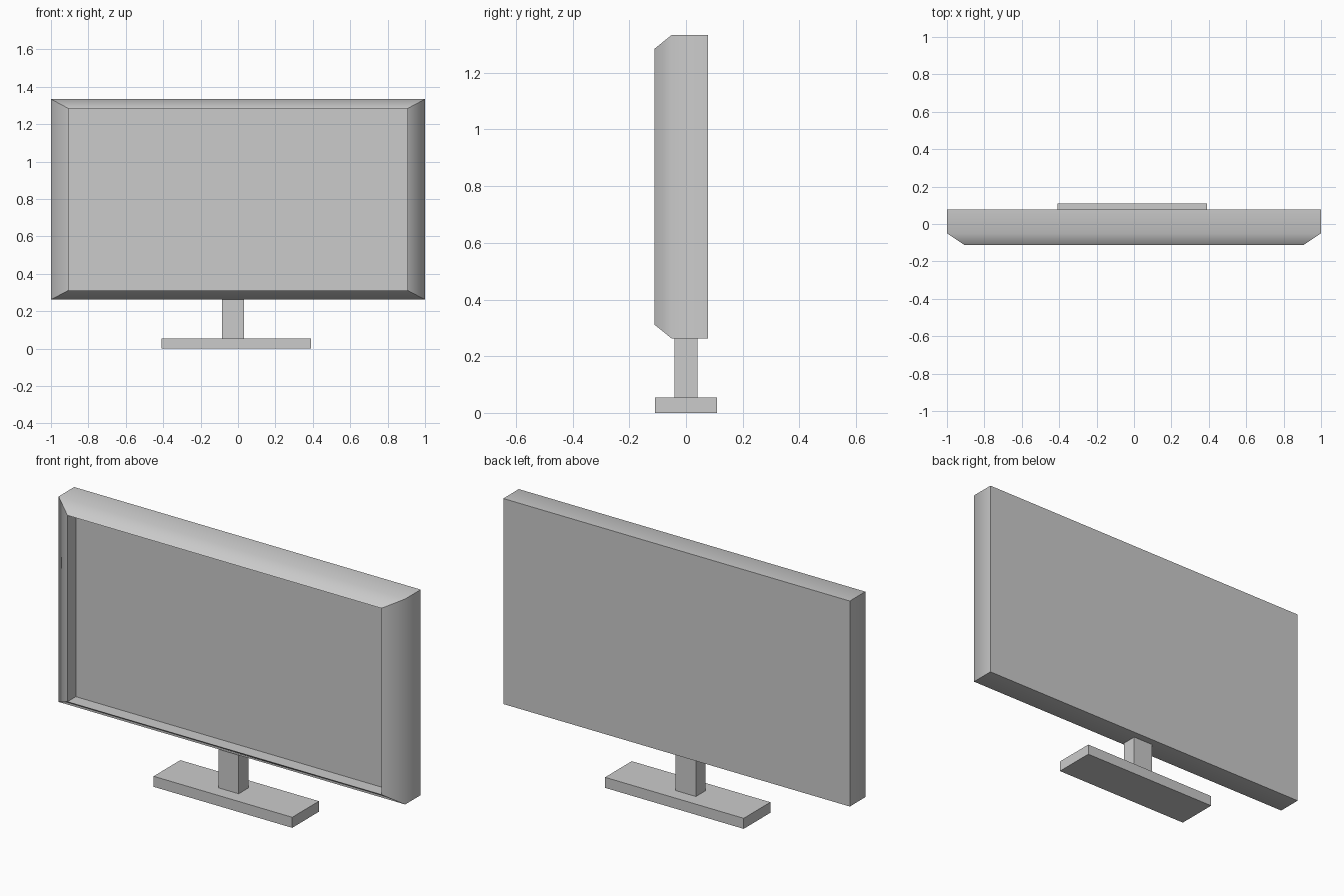
import bpy
import bmesh

cube = bpy.data.objects.get("Cube")
if cube:
    bpy.data.objects.remove(cube, do_unlink=True)

grey = bpy.data.materials.new("light grey plastic")
grey.use_nodes = True
colour = (0.6, 0.6, 0.6, 1)
grey.diffuse_color = colour
grey.node_tree.nodes["Principled BSDF"].inputs["Base Color"].default_value = colour


def add_object(name, bm):
    bmesh.ops.recalc_face_normals(bm, faces=bm.faces)
    mesh = bpy.data.meshes.new(name)
    bm.to_mesh(mesh)
    bm.free()
    mesh.materials.append(grey)
    obj = bpy.data.objects.new(name, mesh)
    bpy.context.collection.objects.link(obj)
    return obj


def add_box(name, low, high):
    bm = bmesh.new()
    bmesh.ops.create_cube(bm, size=1)
    for v in bm.verts:
        v.co = [l + (c + 0.5) * (h - l) for c, l, h in zip(v.co, low, high)]
    return add_object(name, bm)


# Screen housing: rectangular rings from the back, round the bevel, into the recess
BOTTOM, TOP = 0.262, 1.334
BEVEL_X, BEVEL_Z = 0.094, 0.05
SHOULDER, RIM, SCREEN, BACK = -0.05, -0.112, -0.043, 0.078

bm = bmesh.new()
rings = []
for inset, y in ((0, BACK), (0, SHOULDER), (1, RIM), (1, SCREEN)):
    x = 1 - inset * BEVEL_X
    low, high = BOTTOM + inset * BEVEL_Z, TOP - inset * BEVEL_Z
    corners = ((-x, low), (x, low), (x, high), (-x, high))
    rings.append([bm.verts.new((cx, y, cz)) for cx, cz in corners])
for a, b in zip(rings, rings[1:]):
    for i in range(4):
        j = (i + 1) % 4
        bm.faces.new((a[i], a[j], b[j], b[i]))
bm.faces.new(rings[0])
bm.faces.new(rings[-1])

# Soft shading only where the sides roll into the bevel
for face in bm.faces:
    face.smooth = True
shoulder = set(rings[1])
for edge in bm.edges:
    edge.smooth = all(v in shoulder for v in edge.verts)
add_object("screen_housing", bm)

# Stand
add_box("stand_neck", (-0.085, -0.04, 0.055), (0.032, 0.04, BOTTOM))
add_box("stand_base", (-0.41, -0.11, 0), (0.39, 0.11, 0.055))
